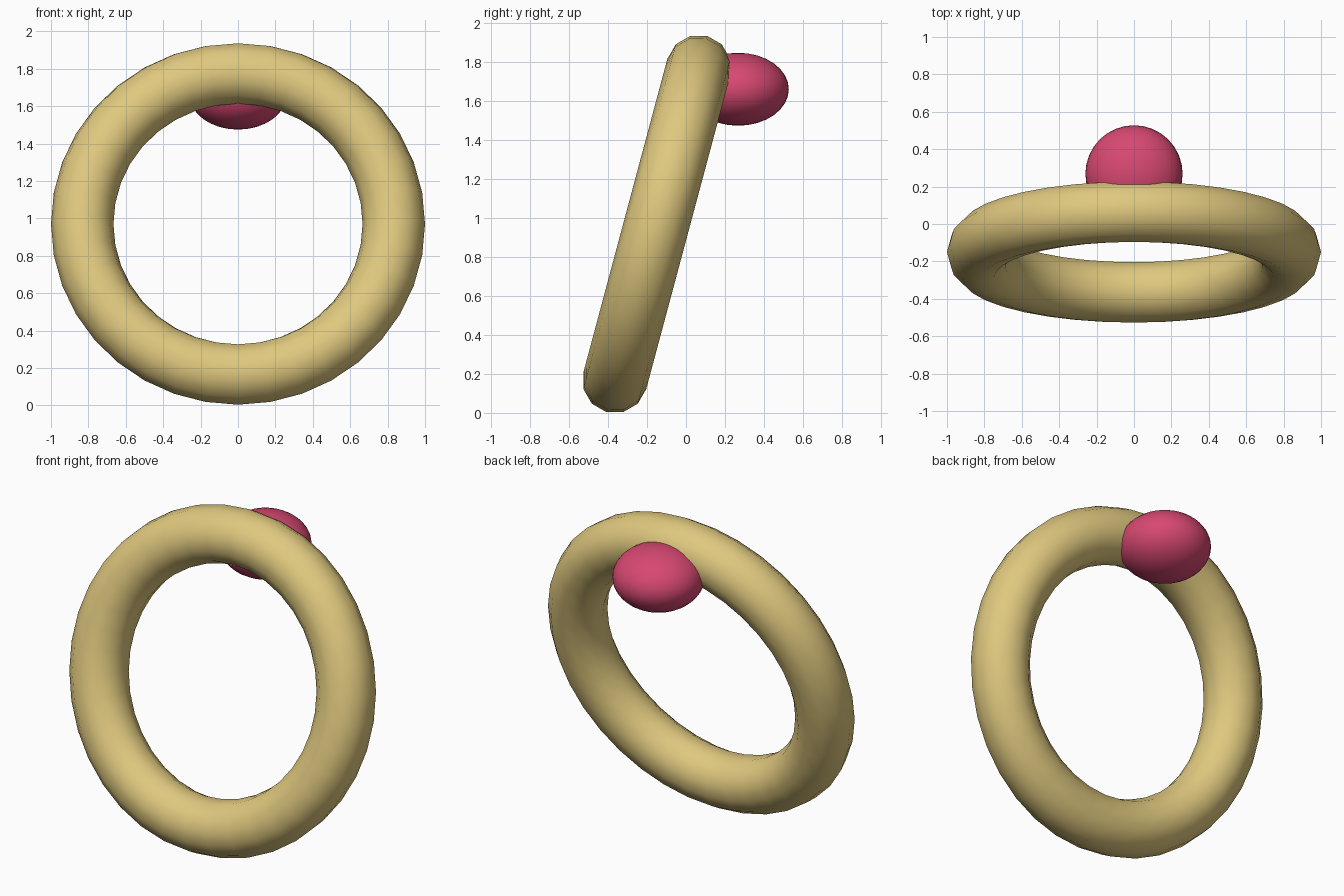
import bpy
import math

# Remove the default cube
cube = bpy.data.objects.get("Cube")
if cube:
    bpy.data.objects.remove(cube, do_unlink=True)


def make_material(name, rgb):
    mat = bpy.data.materials.new(name)
    mat.use_nodes = True
    color = (*rgb, 1.0)
    mat.diffuse_color = color
    mat.node_tree.nodes["Principled BSDF"].inputs["Base Color"].default_value = color
    return mat


def finish(name, mat):
    obj = bpy.context.object
    obj.name = name
    obj.data.materials.append(mat)
    bpy.ops.object.shade_smooth()
    return obj


gold = make_material("pale gold", (0.74, 0.58, 0.21))
pink = make_material("raspberry pink", (0.68, 0.065, 0.165))

# Ring leaning back from upright
bpy.ops.mesh.primitive_torus_add(
    major_segments=36, minor_segments=12, major_radius=0.833, minor_radius=0.167,
    location=(0, -0.15, 0.97), rotation=(math.radians(75), 0, 0))
finish("ring_band", gold)

# Flattened gem behind the top of the ring
bpy.ops.mesh.primitive_uv_sphere_add(
    segments=32, ring_count=16, radius=0.26, location=(0, 0.268, 1.662))
gem = finish("gem", pink)
gem.scale.z = 0.72
